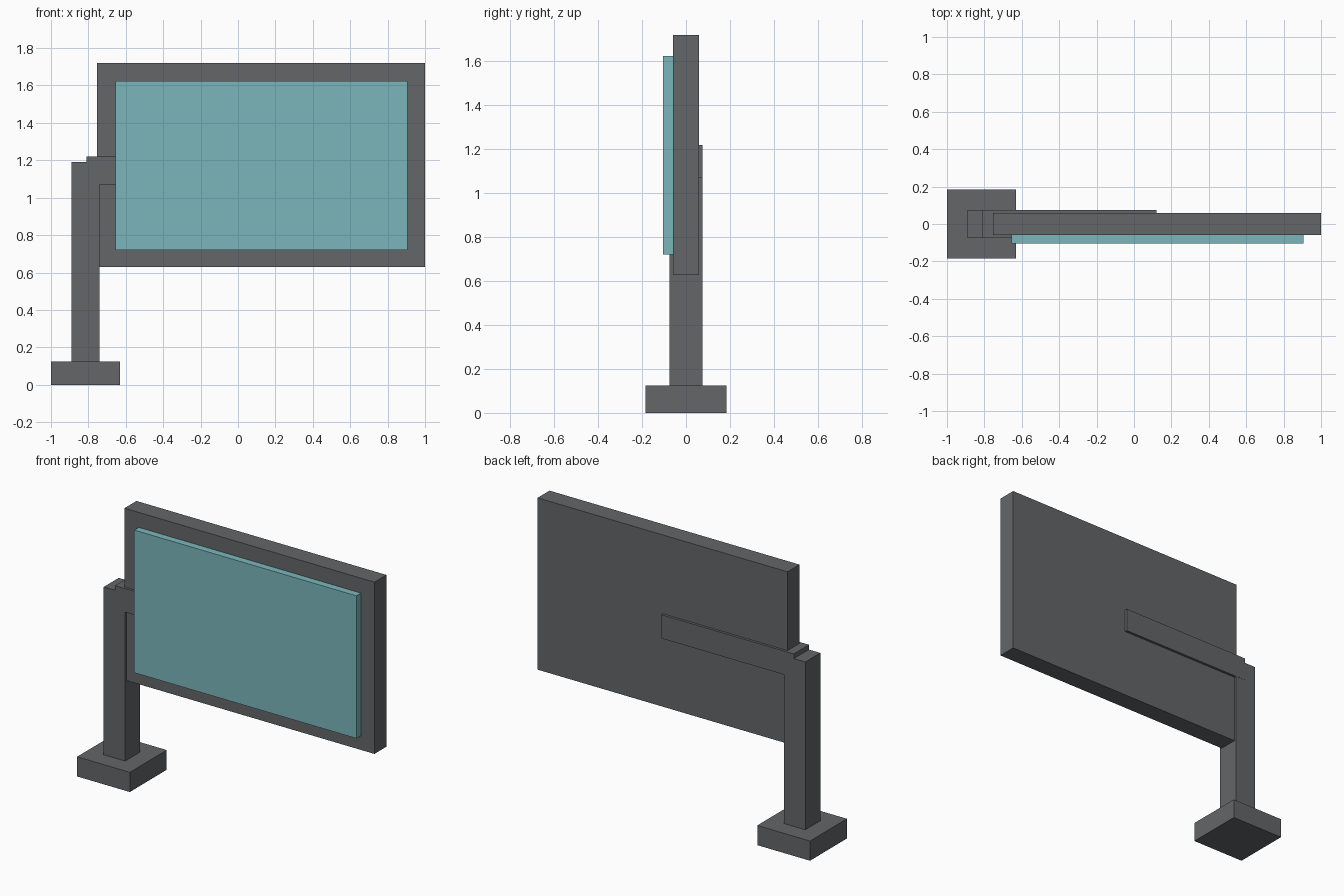
import bpy
import bmesh
from mathutils import Vector

default = bpy.data.objects.get("Cube")
if default:
    bpy.data.objects.remove(default, do_unlink=True)


def material(name, rgb):
    mat = bpy.data.materials.new(name)
    mat.use_nodes = True
    color = (*rgb, 1.0)
    mat.diffuse_color = color
    mat.node_tree.nodes["Principled BSDF"].inputs["Base Color"].default_value = color
    return mat


def box(name, low, high, mat):
    """Flat-faced box spanning two opposite corners."""
    low, high = Vector(low), Vector(high)
    mesh = bpy.data.meshes.new(name)
    bm = bmesh.new()
    bmesh.ops.create_cube(bm, size=1.0)
    bmesh.ops.scale(bm, vec=high - low, verts=bm.verts)
    bm.to_mesh(mesh)
    bm.free()
    mesh.materials.append(mat)
    obj = bpy.data.objects.new(name, mesh)
    obj.location = (low + high) / 2
    bpy.context.collection.objects.link(obj)
    return obj


grey = material("dark grey metal", (0.125, 0.133, 0.14))
teal = material("pale teal panel", (0.2, 0.47, 0.5))

# Footing and upright
box("base", (-1.0, -0.185, 0.0), (-0.63, 0.185, 0.125), grey)
box("post", (-0.89, -0.075, 0.125), (-0.74, 0.075, 1.19), grey)

# Arm that passes through the board and shows on both sides
box("support_arm", (-0.81, -0.076, 1.07), (0.12, 0.076, 1.22), grey)

# Board with raised display panel
box("board_frame", (-0.755, -0.06, 0.63), (1.0, 0.06, 1.72), grey)
box("display_panel", (-0.655, -0.105, 0.72), (0.905, -0.05, 1.625), teal)
